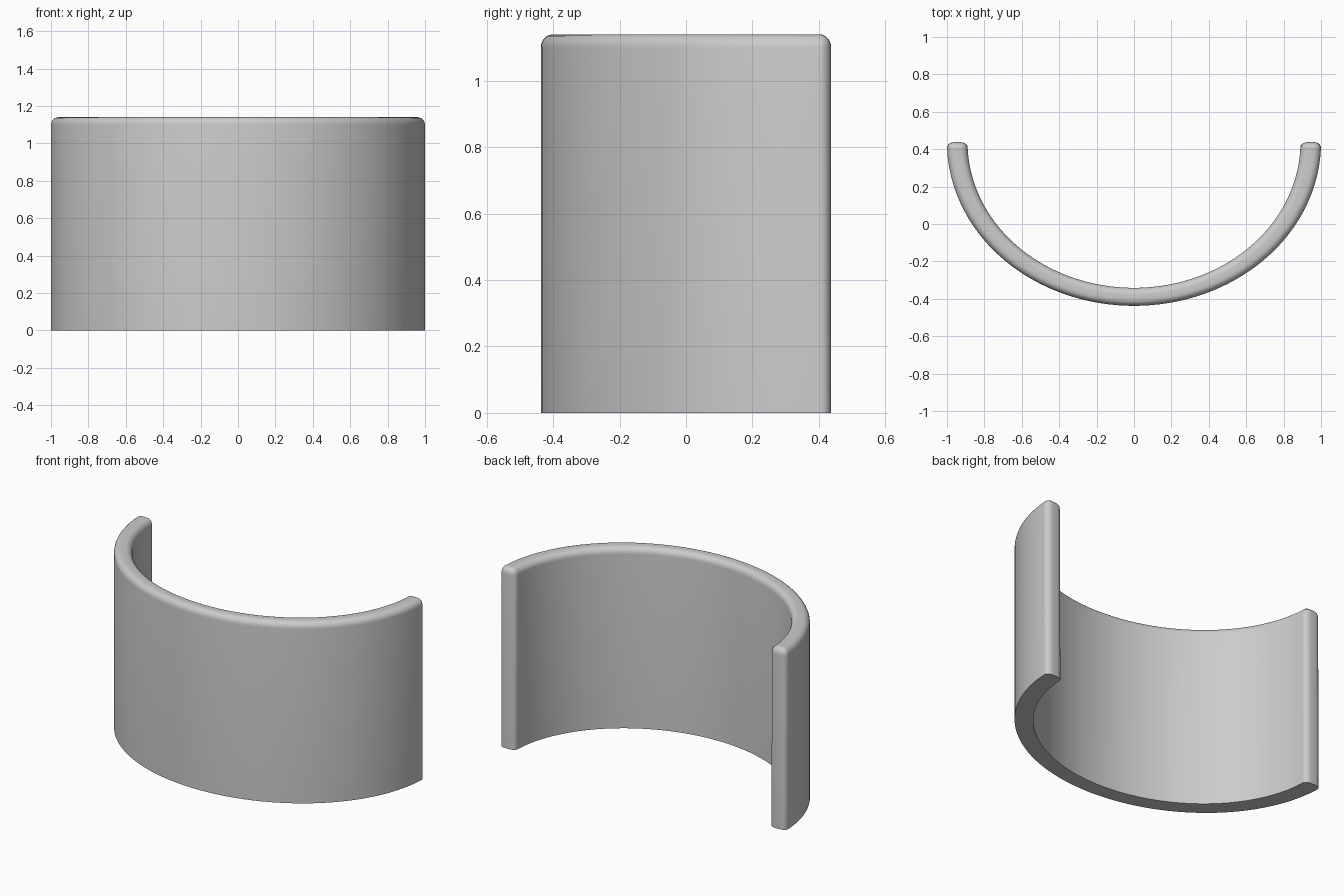
import bpy, bmesh, math

if "Cube" in bpy.data.objects:
    bpy.data.objects.remove(bpy.data.objects["Cube"])

HEIGHT, CENTRE_Y, DEPTH = 1.14, 0.4375, 0.875
OUTER, INNER, SEGMENTS = 1.0, 0.89, 96

# Half ring: bottom strip, extruded up into a curved wall
bm = bmesh.new()
rows = []
for i in range(SEGMENTS + 1):
    a = math.pi + math.pi * i / SEGMENTS
    rows.append([bm.verts.new((r * math.cos(a), r * math.sin(a), 0)) for r in (OUTER, INNER)])
base = [bm.faces.new((p[0], q[0], q[1], p[1])) for p, q in zip(rows, rows[1:])]
new = bmesh.ops.extrude_face_region(bm, geom=base, use_keep_orig=True)["geom"]
bmesh.ops.translate(bm, verts=[v for v in new if isinstance(v, bmesh.types.BMVert)], vec=(0, 0, HEIGHT))
bmesh.ops.recalc_face_normals(bm, faces=bm.faces)

# Round the rim and the upright ends, leaving the bottom sharp
edges = [e for e in bm.edges
         if max(v.co.z for v in e.verts) > 0.5
         and len(e.link_faces) == 2 and e.calc_face_angle() > math.radians(40)]
bmesh.ops.bevel(bm, geom=edges, offset=0.04, offset_type='OFFSET', segments=6,
                profile=0.5, affect='EDGES', clamp_overlap=False)

# Squash front to back into a half ellipse and centre it
for v in bm.verts:
    v.co.y = v.co.y * DEPTH + CENTRE_Y
bmesh.ops.recalc_face_normals(bm, faces=bm.faces)

mesh = bpy.data.meshes.new("curved_wall")
bm.to_mesh(mesh)
bm.free()
wall = bpy.data.objects.new("curved_wall", mesh)
bpy.context.collection.objects.link(wall)
bpy.context.view_layer.objects.active = wall
wall.select_set(True)
bpy.ops.object.shade_smooth_by_angle(angle=math.radians(35))
